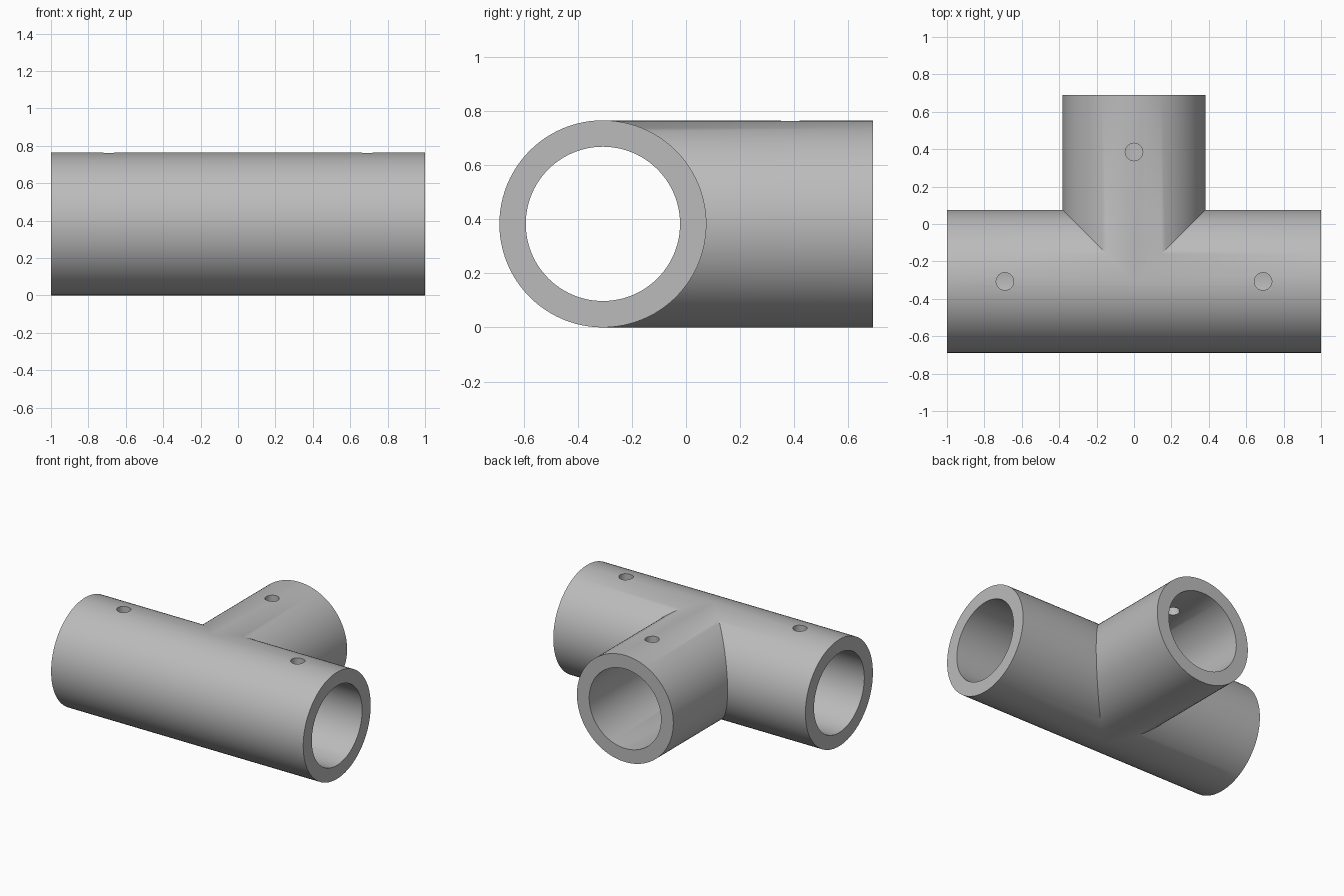
import bpy
from math import pi, radians

if "Cube" in bpy.data.objects:
    bpy.data.objects.remove(bpy.data.objects["Cube"], do_unlink=True)

OUTER, INNER, HOLE = 0.3825, 0.285, 0.047
AXIS_Y, BACK_Y = -0.307, 0.69
SIDES = 96

grey = bpy.data.materials.new("plain grey")
grey.use_nodes = True
colour = (0.5, 0.5, 0.5, 1)
grey.diffuse_color = colour
grey.node_tree.nodes["Principled BSDF"].inputs["Base Color"].default_value = colour


def cylinder(name, radius, length, centre, rotation=(0, 0, 0), sides=SIDES):
    bpy.ops.mesh.primitive_cylinder_add(vertices=sides, radius=radius, depth=length,
                                        location=centre, rotation=rotation)
    obj = bpy.context.object
    obj.name = name
    obj.data.materials.append(grey)
    return obj


def run_pipe(name, radius, length):
    return cylinder(name, radius, length, (0, AXIS_Y, OUTER), (0, pi / 2, 0))


def branch_pipe(name, radius, end):
    return cylinder(name, radius, end - AXIS_Y, (0, (end + AXIS_Y) / 2, OUTER), (pi / 2, 0, 0))


def combine(target, other, operation):
    mod = target.modifiers.new(operation.lower(), "BOOLEAN")
    mod.operation, mod.object, mod.solver = operation, other, "EXACT"
    bpy.context.view_layer.objects.active = target
    bpy.ops.object.modifier_apply(modifier=mod.name)
    bpy.data.objects.remove(other, do_unlink=True)


# Outer tee: straight run joined with the branch
tee = run_pipe("tee_fitting", OUTER, 2)
combine(tee, branch_pipe("branch", OUTER, BACK_Y), "UNION")

# Bores through the run and the branch
bore = run_pipe("run_bore", INNER, 2.2)
combine(bore, branch_pipe("branch_bore", INNER, BACK_Y + 0.1), "UNION")
combine(tee, bore, "DIFFERENCE")

# Screw holes through the top wall of each arm
for x, y in ((-0.69, AXIS_Y), (0.69, AXIS_Y), (0, 0.385)):
    combine(tee, cylinder("screw_hole", HOLE, 0.4, (x, y, 2 * OUTER), sides=32), "DIFFERENCE")

# Smooth walls with crisp rims
bpy.ops.object.select_all(action="DESELECT")
tee.select_set(True)
bpy.context.view_layer.objects.active = tee
bpy.ops.object.shade_smooth_by_angle(angle=radians(30))
